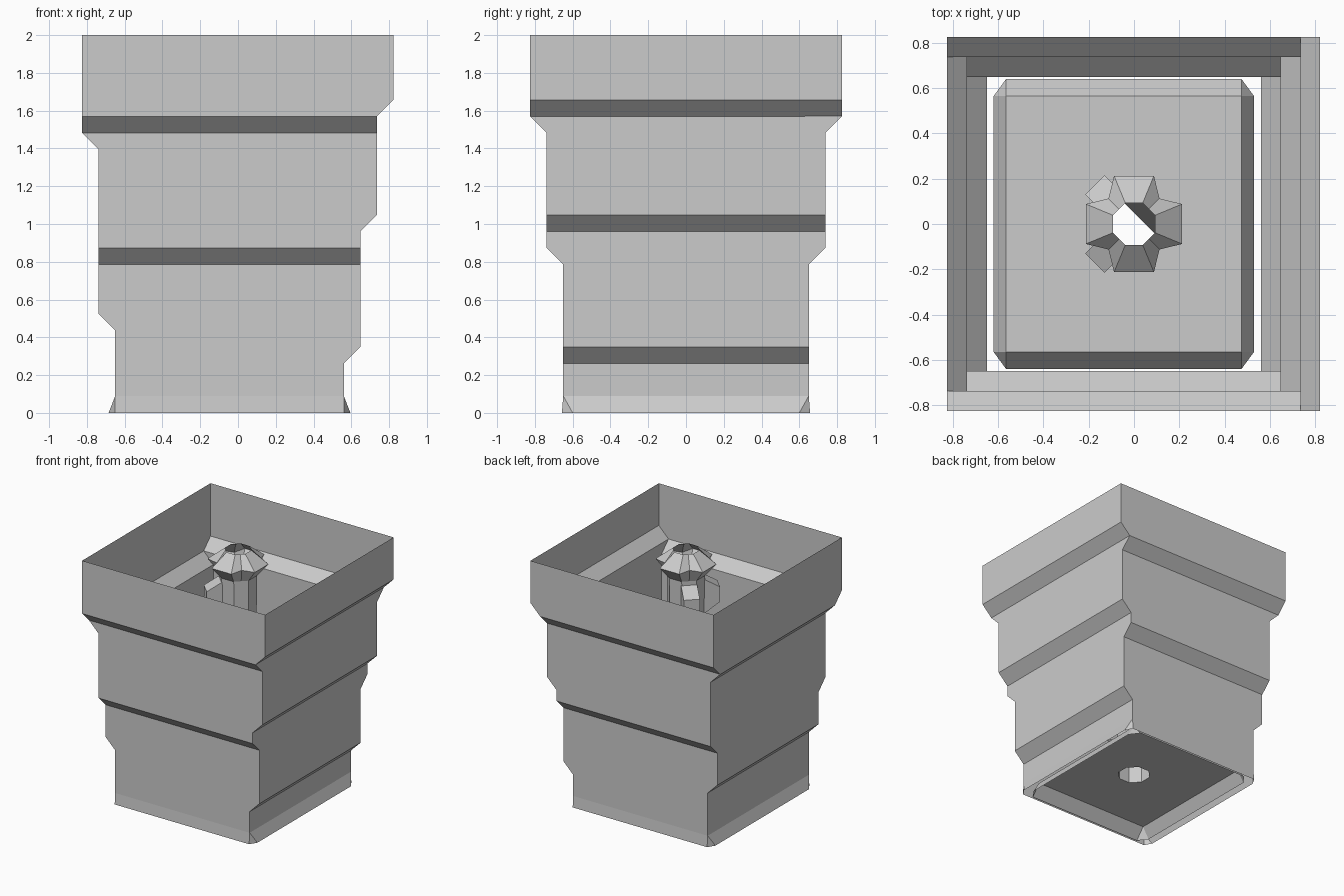
import bpy, bmesh, math
from mathutils import Vector

cube = bpy.data.objects.get("Cube")
if cube:
    bpy.data.objects.remove(cube, do_unlink=True)

grey = bpy.data.materials.new("plain grey")
grey.use_nodes = True
grey.diffuse_color = (0.6, 0.6, 0.6, 1)
grey.node_tree.nodes["Principled BSDF"].inputs["Base Color"].default_value = (0.6, 0.6, 0.6, 1)


def loft(name, rings, cap_end=False):
    """Open skin through a list of equally long closed rings."""
    bm = bmesh.new()
    loops = [[bm.verts.new(p) for p in ring] for ring in rings]
    n = len(rings[0])
    for low, high in zip(loops, loops[1:]):
        for i in range(n):
            j = (i + 1) % n
            bm.faces.new((low[i], low[j], high[j], high[i]))
    if cap_end:
        bm.faces.new(loops[-1])
    bmesh.ops.remove_doubles(bm, verts=bm.verts, dist=0.0005)
    mesh = bpy.data.meshes.new(name)
    bm.to_mesh(mesh)
    bm.free()
    mesh.materials.append(grey)
    obj = bpy.data.objects.new(name, mesh)
    bpy.context.collection.objects.link(obj)
    return obj


def rect_ring(z, left, right, y, out_x=0, out_y=0):
    """Rectangle whose four sides may be pushed out, leaving cut corners."""
    ring = []
    for sx, sy in ((1, 1), (-1, 1), (-1, -1), (1, -1)):
        x = right if sx > 0 else -left
        pair = [(x + sx * out_x, sy * y, z), (x, sy * (y + out_y), z)]
        ring += pair if sx == sy else pair[::-1]
    return ring


# Walls: the rectangle widens one direction at a time
left, right, depth, step = 0.65, 0.56, 0.65, 0.0875
walls = [rect_ring(0, left, right, 0.60, 0.035, 0.057),
         rect_ring(0.09, left, right, depth)]
for z, side in ((0.262, "right"), (0.437, "left"), (0.785, "depth"), (0.96, "right"),
                (1.395, "left"), (1.483, "depth"), (1.57, "right")):
    walls.append(rect_ring(z, left, right, depth))
    left += step * (side == "left")
    right += step * (side == "right")
    depth += step * (side == "depth")
    walls.append(rect_ring(z + step, left, right, depth))
walls.append(rect_ring(2, left, right, depth))
loft("stepped_walls", walls)


def column_ring(z, r, dent=1.0):
    """Octagon with an extra point in the middle of each diagonal side."""
    ring = []
    for q in range(4):
        for a in (22.5, 45, 67.5):
            t = math.radians(a + 90 * q)
            d = r * math.cos(math.pi / 8) * dent if a == 45 else r
            ring.append((d * math.cos(t), d * math.sin(t), z))
    return ring


# Floor plate with sloped edges and a central hole
hole = [p for i, p in enumerate(column_ring(0.09, 0.125)) if i % 3 != 1]
loft("floor_plate", [rect_ring(0, 0.565, 0.475, 0.565, 0.055, 0.075),
                     rect_ring(0.09, 0.565, 0.475, 0.565), hole])

# Hollow column with a flared, dented head
pinch = column_ring(1.1, 0.14)
pinch[0], pinch[1], pinch[2] = (0.09, -0.04, 1.1), (0.025, 0.025, 1.1), (-0.04, 0.09, 1.1)
loft("hollow_column", [column_ring(0.09, 0.125), column_ring(0.7, 0.14), pinch,
                       column_ring(1.45, 0.14), column_ring(1.8, 0.145),
                       column_ring(1.9, 0.23, 0.75), column_ring(2.0, 0.1)])

# Stub branches on the column
for name, angle in (("back_right_stub", 135), ("front_right_stub", 225)):
    t = math.radians(angle)
    out = Vector((math.cos(t), math.sin(t), 0))
    across = Vector((-out.y, out.x, 0))

    def end(d, low, high):
        return [out * d + across * w + Vector((0, 0, z))
                for w, z in ((-0.06, low), (0.06, low), (0.06, high), (-0.06, high))]
    loft(name, [end(0.11, 1.48, 1.78), end(0.245, 1.58, 1.7)], cap_end=True)
